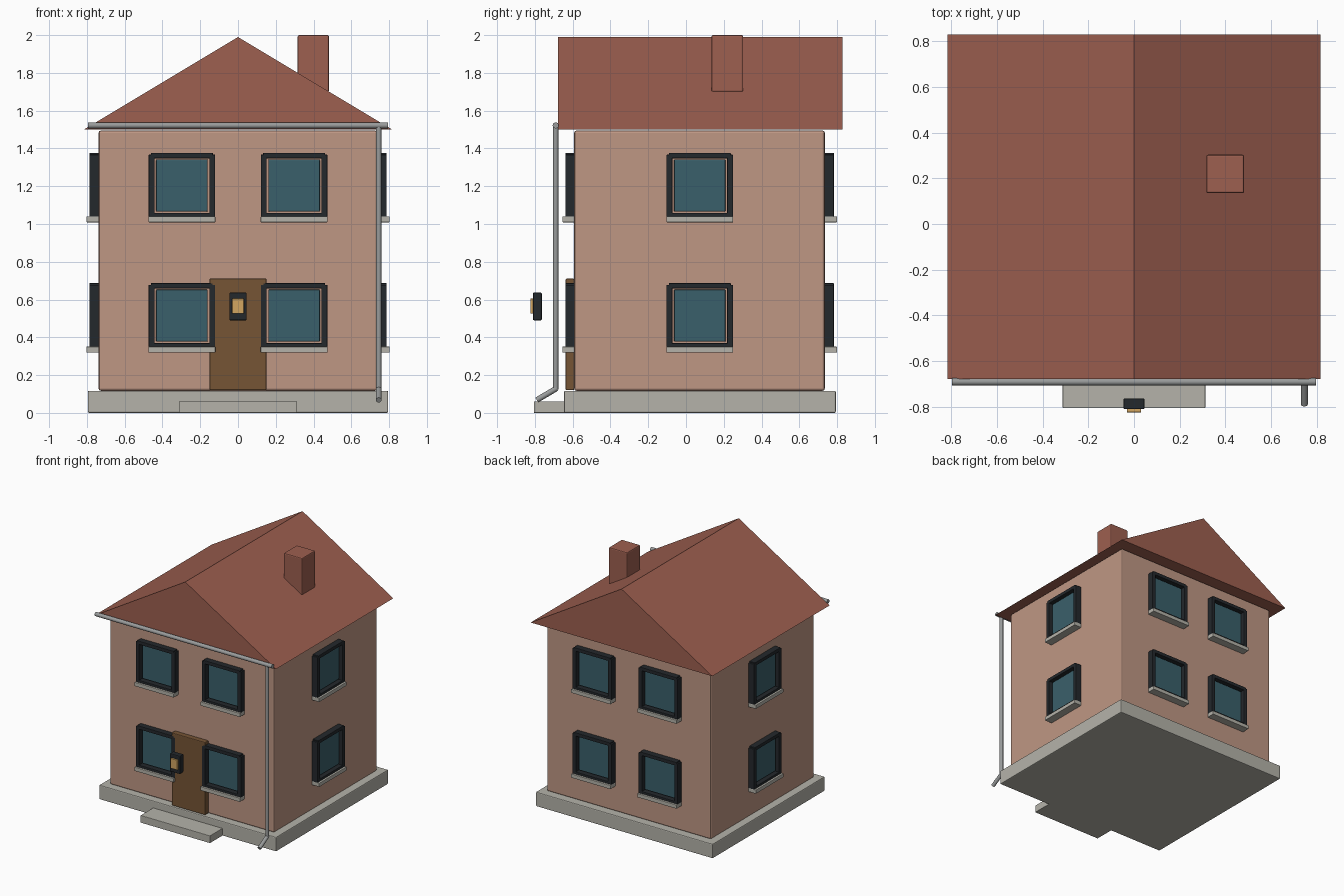
import bpy, bmesh, math
from mathutils import Matrix, Vector

if "Cube" in bpy.data.objects:
    bpy.data.objects.remove(bpy.data.objects["Cube"])


def material(name, rgb):
    m = bpy.data.materials.new(name)
    m.diffuse_color = (*rgb, 1)
    m.use_nodes = True
    m.node_tree.nodes["Principled BSDF"].inputs["Base Color"].default_value = m.diffuse_color
    return m


PLASTER = material("plaster", (0.52, 0.31, 0.23))
TILE = material("roof_tile", (0.34, 0.115, 0.08))
DARK = material("dark_frame", (0.017, 0.021, 0.025))
GLASS = material("glass", (0.042, 0.115, 0.145))
WOOD = material("wood", (0.18, 0.09, 0.036))
GLOW = material("lamp_glow", (0.65, 0.38, 0.12))
STONE = material("stone", (0.46, 0.45, 0.40))
METAL = material("metal", (0.32, 0.33, 0.33))


def make(name, bm, mat, bevel=0.0):
    bmesh.ops.recalc_face_normals(bm, faces=bm.faces)
    me = bpy.data.meshes.new(name)
    bm.to_mesh(me)
    bm.free()
    me.materials.append(mat)
    ob = bpy.data.objects.new(name, me)
    bpy.context.collection.objects.link(ob)
    if bevel:
        mod = ob.modifiers.new("bevel", 'BEVEL')
        mod.width = bevel
        mod.segments = 2
    return ob


def boxes(name, mat, bounds, bevel=0.0, frame=Matrix()):
    """One object from (x0, x1, y0, y1, z0, z1) boxes."""
    bm = bmesh.new()
    for x0, x1, y0, y1, z0, z1 in bounds:
        place = Matrix.Translation(((x0 + x1) / 2, (y0 + y1) / 2, (z0 + z1) / 2))
        bmesh.ops.create_cube(bm, size=1, matrix=frame @ place @ Matrix.Diagonal((x1 - x0, y1 - y0, z1 - z0, 1)))
    return make(name, bm, mat, bevel)


def pipe(name, a, b, r):
    a, b = Vector(a), Vector(b)
    bm = bmesh.new()
    turn = (b - a).to_track_quat('Z', 'Y').to_matrix().to_4x4()
    bmesh.ops.create_cone(bm, cap_ends=True, segments=16, radius1=r, radius2=r, depth=(b - a).length,
                          matrix=Matrix.Translation((a + b) / 2) @ turn)
    for f in bm.faces:
        f.smooth = len(f.verts) == 4
    for e in bm.edges:
        e.smooth = all(f.smooth for f in e.link_faces)
    return make(name, bm, METAL)


# plinth, step, walls
boxes("plinth", STONE, [(-0.795, 0.795, -0.646, 0.793, 0, 0.117)], 0.007)
boxes("door_step", STONE, [(-0.312, 0.312, -0.805, -0.6, 0, 0.06)], 0.003)
boxes("walls", PLASTER, [(-0.738, 0.738, -0.592, 0.735, 0.117, 1.495)], 0.012)

# gabled roof: triangle extruded along y
bm = bmesh.new()
tri = bm.faces.new([bm.verts.new((x, -0.677, z)) for x, z in ((-0.816, 1.5), (0.816, 1.5), (0, 1.99))])
ext = bmesh.ops.extrude_face_region(bm, geom=[tri])
bmesh.ops.translate(bm, vec=(0, 1.505, 0), verts=[v for v in ext['geom'] if isinstance(v, bmesh.types.BMVert)])
if not tri.is_valid or len(bm.faces) < 5:
    bmesh.ops.holes_fill(bm, edges=bm.edges)
make("roof", bm, TILE)
boxes("chimney", TILE, [(0.316, 0.482, 0.135, 0.303, 1.7, 2.0)], 0.008)

# door and lamp
boxes("door", WOOD, [(-0.151, 0.151, -0.637, -0.592, 0.12, 0.711)], 0.006)
boxes("lamp_body", DARK, [(-0.046, 0.046, -0.81, -0.763, 0.49, 0.637)], 0.006)
boxes("lamp_light", GLOW, [(-0.031, 0.031, -0.824, -0.805, 0.525, 0.605)], 0.003)


# windows: local x along the wall, -y outward
def window(name, x, y, z, angle):
    fr = Matrix.Translation((x, y, z)) @ Matrix.Rotation(math.radians(angle), 4, 'Z')
    boxes(name + "_frame", DARK, [
        (-0.176, -0.145, -0.05, 0.005, -0.168, 0.163), (0.145, 0.176, -0.05, 0.005, -0.168, 0.163),
        (-0.164, 0.164, -0.05, 0.005, 0.144, 0.172), (-0.164, 0.164, -0.05, 0.005, -0.168, -0.146)], 0.003, fr)
    boxes(name + "_glass", GLASS, [(-0.136, 0.136, -0.025, 0.005, -0.138, 0.138)], 0.005, fr)
    boxes(name + "_sill", STONE, [(-0.177, 0.177, -0.066, 0.005, -0.195, -0.164)], 0.003, fr)


for floor, z in (("lower", 0.515), ("upper", 1.204)):
    for side, s in (("left", -1), ("right", 1)):
        window(f"front_{side}_{floor}_window", s * 0.297, -0.588, z, 0)
        window(f"back_{side}_{floor}_window", s * 0.297, 0.733, z, 180)
        window(f"{side}_side_{floor}_window", s * 0.737, 0.073, z, s * 90)

# gutter and downpipe
pipe("gutter", (-0.795, -0.69, 1.522), (0.795, -0.69, 1.522), 0.016)
pipe("downpipe", (0.745, -0.69, 0.125), (0.745, -0.69, 1.522), 0.014)
pipe("downpipe_spout", (0.745, -0.685, 0.13), (0.745, -0.79, 0.068), 0.015)
